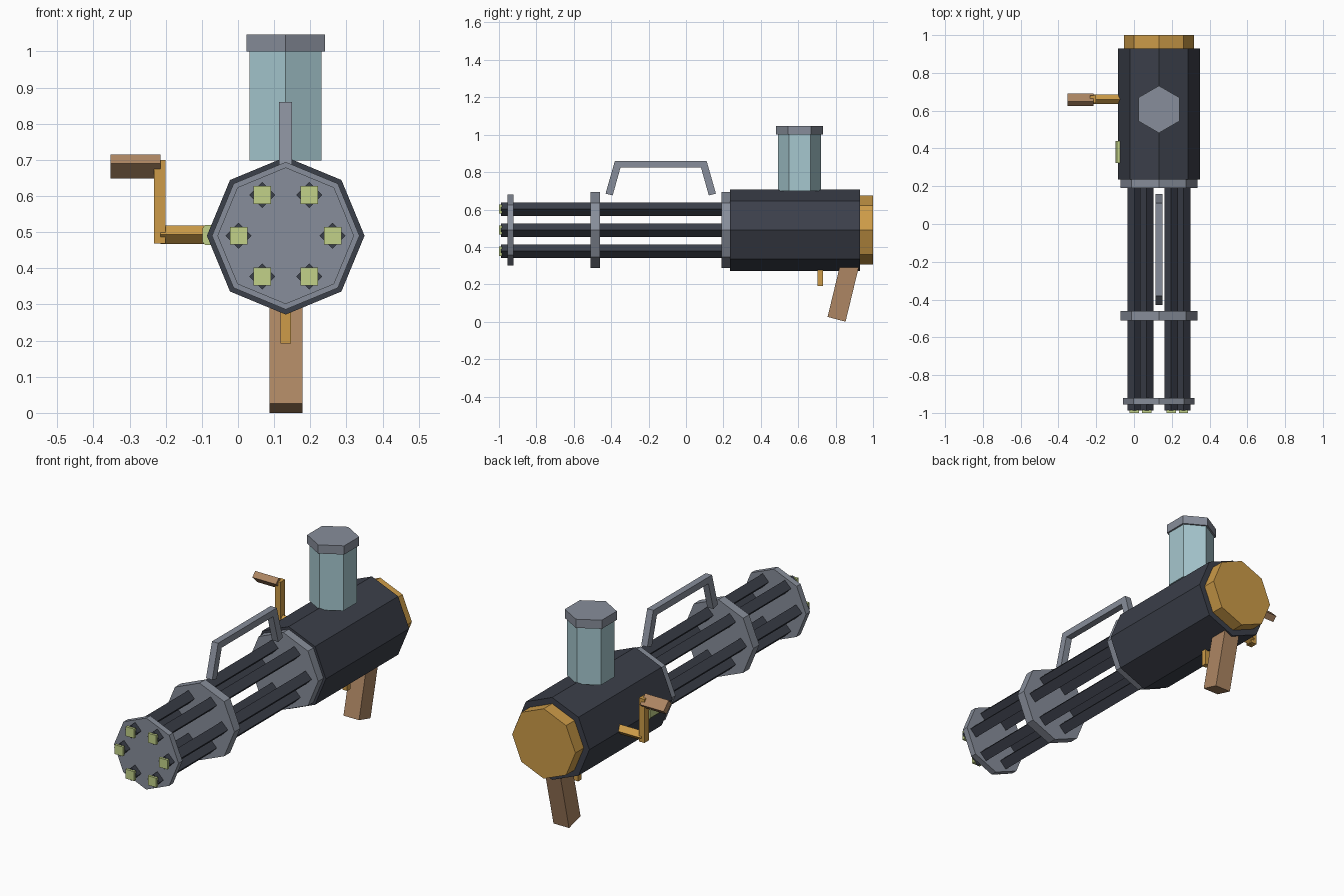
import bpy, bmesh
from math import cos, sin, pi, radians
from mathutils import Vector

cube = bpy.data.objects.get("Cube")
if cube:
    bpy.data.objects.remove(cube, do_unlink=True)

CX, CZ = 0.132, 0.49  # barrel axis


def material(name, rgb):
    m = bpy.data.materials.new(name)
    m.use_nodes = True
    m.diffuse_color = (*rgb, 1)
    m.node_tree.nodes["Principled BSDF"].inputs["Base Color"].default_value = (*rgb, 1)
    return m


DARK = material("dark steel", (0.044, 0.050, 0.068))
GREY = material("grey metal", (0.245, 0.270, 0.325))
GOLD = material("brass", (0.61, 0.33, 0.065))
WOOD = material("brown wood", (0.42, 0.24, 0.125))
GLASS = material("pale blue glass", (0.38, 0.57, 0.62))
LIME = material("lime", (0.54, 0.64, 0.25))


def prism(name, points, axis, lo, hi, mat):
    """Extrude a 2D outline along an axis; the outline uses the other two axes in order."""
    def place(a, b):
        return {"x": (lo, a, b), "y": (a, lo, b), "z": (a, b, lo)}[axis]
    bm = bmesh.new()
    face = bm.faces.new([bm.verts.new(place(a, b)) for a, b in points])
    new = bmesh.ops.extrude_face_region(bm, geom=[face])["geom"]
    shift = Vector([hi - lo if axis == k else 0 for k in "xyz"])
    bmesh.ops.translate(bm, vec=shift, verts=[v for v in new if isinstance(v, bmesh.types.BMVert)])
    bmesh.ops.recalc_face_normals(bm, faces=bm.faces)
    mesh = bpy.data.meshes.new(name)
    bm.to_mesh(mesh)
    bm.free()
    mesh.materials.append(mat)
    ob = bpy.data.objects.new(name, mesh)
    bpy.context.collection.objects.link(ob)
    return ob


def ngon(a, b, r, sides, turn=0):
    return [(a + r * cos(2 * pi * i / sides + radians(turn)),
             b + r * sin(2 * pi * i / sides + radians(turn))) for i in range(sides)]


def rect(a0, a1, b0, b1):
    return [(a0, b0), (a1, b0), (a1, b1), (a0, b1)]


# Octagonal housing, rear cap and barrel clamps
for name, r, y0, y1, mat in (
        ("housing", 0.218, 0.235, 0.93, DARK),
        ("rear_cap", 0.185, 0.92, 1.0, GOLD),
        ("rear_clamp", 0.204, 0.19, 0.24, GREY),
        ("middle_clamp", 0.204, -0.51, -0.46, GREY),
        ("front_clamp", 0.189, -0.955, -0.922, GREY)):
    prism(name, ngon(CX, CZ, r, 8), "y", y0, y1, mat)

# Six square barrels with lime tips
for i, (x, z) in enumerate(ngon(CX, CZ, 0.13, 6)):
    prism(f"barrel_{i + 1}", ngon(x, z, 0.036, 4), "y", -0.988, 0.2, DARK)
    prism(f"barrel_tip_{i + 1}", ngon(x, z, 0.035, 4, 45), "y", -1.0, -0.985, LIME)

# Carrying handle bent from one bar
prism("carry_handle",
      [(-0.43, 0.685), (-0.38, 0.86), (0.11, 0.86), (0.16, 0.685),
       (0.122, 0.675), (0.08, 0.825), (-0.35, 0.825), (-0.392, 0.675)],
      "x", CX - 0.018, CX + 0.018, GREY)

# Hexagonal canister and lid
prism("canister", ngon(CX, 0.607, 0.115, 6, 30), "z", 0.698, 1.0, GLASS)
prism("canister_lid", ngon(CX, 0.607, 0.125, 6, 30), "z", 1.0, 1.046, GREY)

# Side crank
prism("crank_axle", ngon(0.66, 0.493, 0.026, 4), "x", -0.215, -0.07, GOLD)
prism("crank_arm", rect(-0.233, -0.2, 0.64, 0.68), "z", 0.469, 0.699, GOLD)
prism("crank_grip", [(0.624, 0.69), (0.648, 0.715), (0.692, 0.672), (0.668, 0.648)],
      "x", -0.353, -0.215, WOOD)

# Lime side button
prism("side_button", [(-0.07, 0.464), (-0.091, 0.464), (-0.098, 0.473),
                      (-0.098, 0.511), (-0.091, 0.52), (-0.07, 0.52)],
      "y", 0.323, 0.439, LIME)

# Slanted grip and trigger
prism("rear_grip", [(0.757, 0.026), (0.853, 0.0), (0.928, 0.31), (0.828, 0.32)],
      "x", 0.087, 0.178, WOOD)
prism("trigger", rect(0.118, 0.146, 0.704, 0.732), "z", 0.192, 0.3, GOLD)
